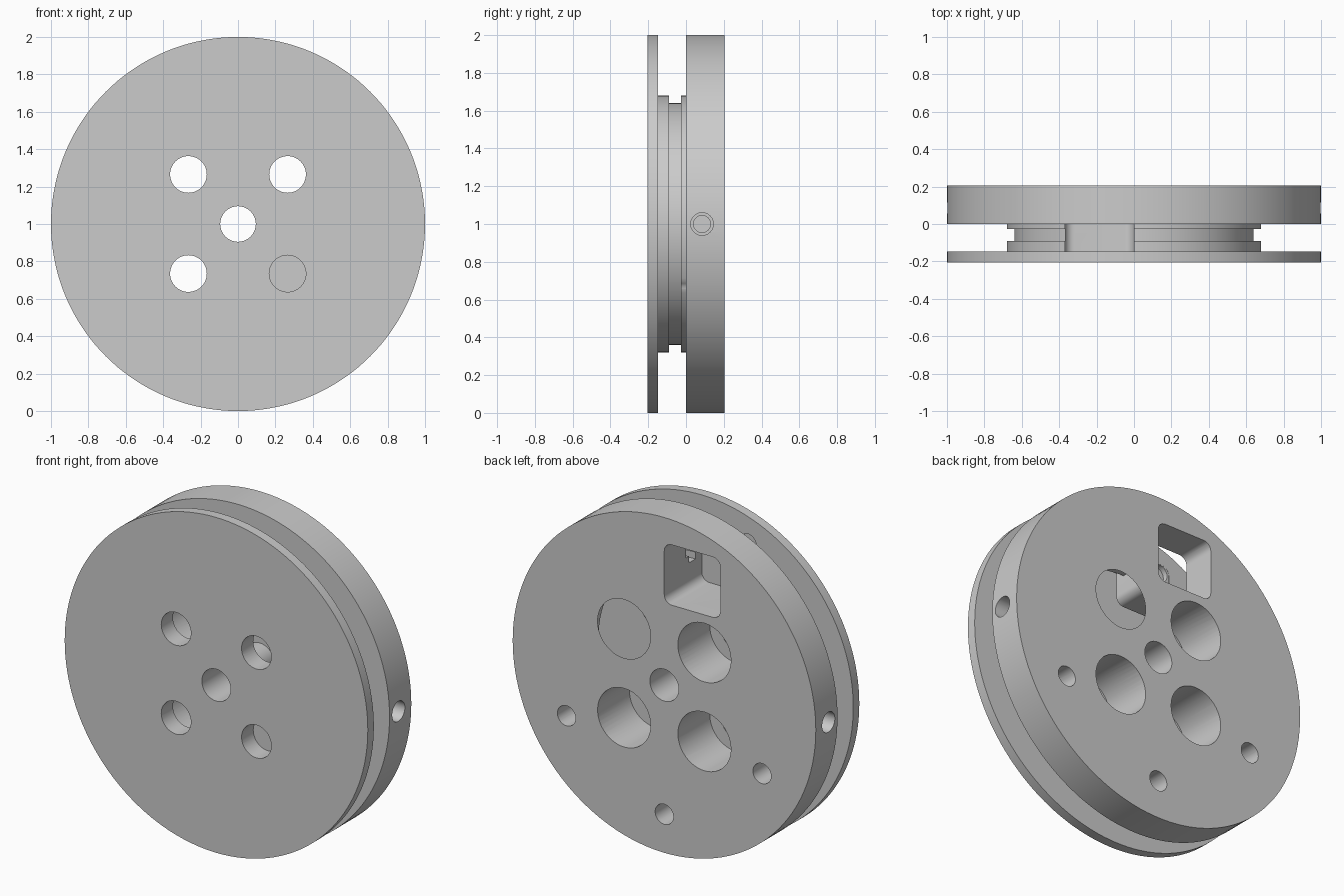
import bpy, bmesh, math
from mathutils import Matrix, Vector

old = bpy.data.objects.get("Cube")
if old:
    bpy.data.objects.remove(old, do_unlink=True)

CENTRE = Vector((0, 0, 1))

grey = bpy.data.materials.new("light_grey")
grey.use_nodes = True
colour = (0.6, 0.6, 0.6, 1)
grey.diffuse_color = colour
grey.node_tree.nodes["Principled BSDF"].inputs["Base Color"].default_value = colour


def make_object(name, bm):
    bmesh.ops.recalc_face_normals(bm, faces=bm.faces)
    mesh = bpy.data.meshes.new(name)
    bm.to_mesh(mesh)
    bm.free()
    mesh.materials.append(grey)
    obj = bpy.data.objects.new(name, mesh)
    bpy.context.collection.objects.link(obj)
    return obj


def lathe(name, profile, steps=144):
    """Spin a closed (radius, y) profile around the wheel axis."""
    bm = bmesh.new()
    verts = [bm.verts.new((r, y, 1)) for r, y in profile]
    edges = [bm.edges.new((v, verts[i - 1])) for i, v in enumerate(verts)]
    bmesh.ops.spin(bm, geom=verts + edges, cent=CENTRE, axis=(0, 1, 0),
                   angle=math.tau, steps=steps, use_merge=True)
    bmesh.ops.remove_doubles(bm, verts=bm.verts, dist=0.0001)
    return make_object(name, bm)


def cut(body, cutter):
    """Subtract a cutter from the body and discard it."""
    cutter.hide_render = True
    mod = body.modifiers.new("cut", "BOOLEAN")
    mod.operation, mod.solver, mod.object = "DIFFERENCE", "EXACT", cutter
    bpy.context.view_layer.objects.active = body
    bpy.ops.object.modifier_apply(modifier=mod.name)
    bpy.data.objects.remove(cutter, do_unlink=True)


def drill(body, start, end, radius):
    """Drill a round hole between two points measured from the wheel centre."""
    a, b = Vector(start), Vector(end)
    turn = (b - a).to_track_quat("Z", "Y").to_matrix().to_4x4()
    bm = bmesh.new()
    bmesh.ops.create_cone(bm, cap_ends=True, segments=48, radius1=radius, radius2=radius,
                          depth=(b - a).length,
                          matrix=Matrix.Translation(CENTRE + (a + b) / 2) @ turn)
    cut(body, make_object("drill_cutter", bm))


def cut_pocket(body, x0, x1, z0, z1, y0, y1, radius):
    """Cut a rounded rectangular pocket along y."""
    bm = bmesh.new()
    verts = []
    corners = [(x1, z1, -1, -1), (x0, z1, 1, -1), (x0, z0, 1, 1), (x1, z0, -1, 1)]
    for quarter, (x, z, sx, sz) in enumerate(corners):
        for i in range(9):
            a = (quarter + i / 8) * math.pi / 2
            verts.append(bm.verts.new((x + sx * radius + radius * math.cos(a), y0,
                                       1 + z + sz * radius + radius * math.sin(a))))
    face = bm.faces.new(verts)
    top = bmesh.ops.extrude_face_region(bm, geom=[face])["geom"]
    bmesh.ops.translate(bm, vec=(0, y1 - y0, 0),
                        verts=[v for v in top if isinstance(v, bmesh.types.BMVert)])
    cut(body, make_object("pocket_cutter", bm))


# Spool body: front flange, grooved hub, thick back flange and centre bore
BORE, HUB, GROOVE = 0.095, 0.68, 0.64
FRONT, BACK, PLATE = -0.205, 0.205, -0.148
spool = lathe("spool_body", [
    (BORE, FRONT), (1, FRONT), (1, PLATE), (HUB, PLATE), (HUB, -0.09), (GROOVE, -0.09),
    (GROOVE, -0.027), (HUB, -0.027), (HUB, 0), (1, 0), (1, BACK), (BORE, BACK)])

# Four bolt holes, counterbored from the back
for x in (-0.265, 0.265):
    for z in (-0.265, 0.265):
        drill(spool, (x, -0.3, z), (x, 0.3, z), 0.098)
        drill(spool, (x, -0.095, z), (x, 0.3, z), 0.175)

# Three small holes through the back flange
for x, z in ((-0.645, -0.355), (0.645, -0.355), (0, -0.77)):
    drill(spool, (x, -0.05, z), (x, 0.3, z), 0.06)

# Stepped holes in both sides of the rim
for side in (-1, 1):
    drill(spool, (side * 1.1, 0.085, 0), (side * 0.8, 0.085, 0), 0.06)
    drill(spool, (side * 1.1, 0.085, 0), (side * 0.62, 0.085, 0), 0.045)

# Pocket through the back flange and hub, with a shallow hole in its corner
cut_pocket(spool, -0.37, 0, 0.49, 0.85, PLATE - 0.001, 0.3, 0.05)
drill(spool, (-0.305, -0.18, 0.795), (-0.305, -0.1, 0.795), 0.053)

# Smooth the round walls and keep the rims crisp
bpy.ops.object.select_all(action="DESELECT")
spool.select_set(True)
bpy.context.view_layer.objects.active = spool
bpy.ops.object.shade_smooth_by_angle(angle=math.radians(30))
